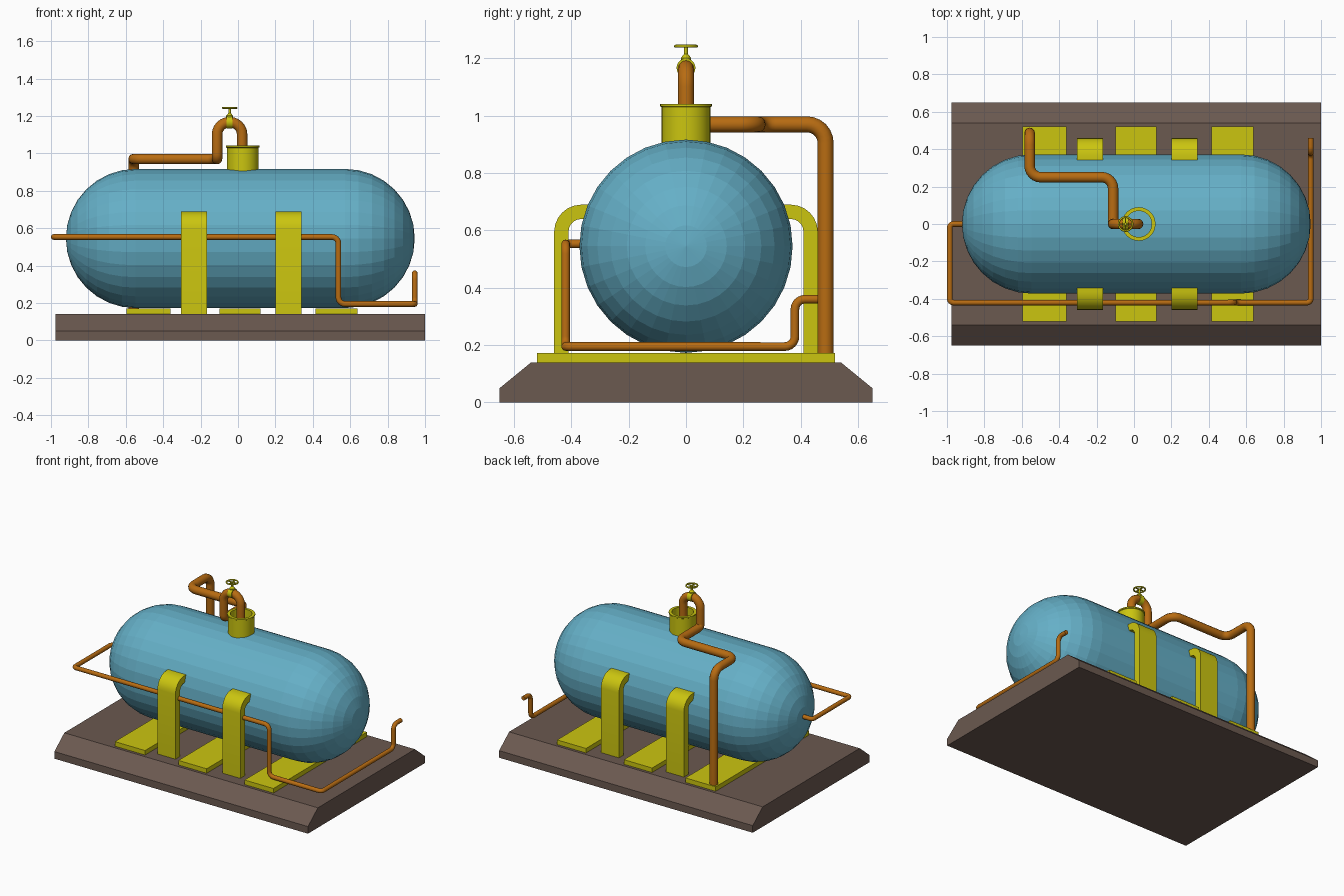
import bpy, bmesh
from math import sin, cos, pi, tan
from mathutils import Vector, Matrix

if "Cube" in bpy.data.objects:
    bpy.data.objects.remove(bpy.data.objects["Cube"])


def material(name, rgb):
    m = bpy.data.materials.new(name)
    m.diffuse_color = (*rgb, 1)
    m.use_nodes = True
    m.node_tree.nodes["Principled BSDF"].inputs["Base Color"].default_value = m.diffuse_color
    return m


BLUE = material("blue_paint", (0.13, 0.43, 0.57))
YELLOW = material("yellow_paint", (0.60, 0.56, 0.005))
COPPER = material("copper", (0.48, 0.15, 0.006))
BROWN = material("brown_base", (0.147, 0.10, 0.08))


def finish(name, bm, mat, smooth=None):
    bmesh.ops.recalc_face_normals(bm, faces=bm.faces)
    me = bpy.data.meshes.new(name)
    bm.to_mesh(me)
    bm.free()
    me.materials.append(mat)
    ob = bpy.data.objects.new(name, me)
    bpy.context.collection.objects.link(ob)
    if smooth:
        shade(ob, smooth)
    return ob


def shade(ob, angle):
    bpy.ops.object.select_all(action='DESELECT')
    ob.select_set(True)
    bpy.context.view_layer.objects.active = ob
    bpy.ops.object.shade_smooth_by_angle(angle=angle)


def extrude_x(name, profile, x0, x1, mat, smooth=None):
    """Solid from a (y, z) outline, running from x0 to x1."""
    bm = bmesh.new()
    f = bm.faces.new([bm.verts.new((x0, y, z)) for y, z in profile])
    r = bmesh.ops.extrude_face_region(bm, geom=[f])
    bmesh.ops.translate(bm, vec=(x1 - x0, 0, 0),
                        verts=[v for v in r["geom"] if isinstance(v, bmesh.types.BMVert)])
    return finish(name, bm, mat, smooth)


def lathe(name, profile, sides, mat, matrix=Matrix(), closed=False, smooth=None):
    """Spin an (r, z) profile round z, then place it with a matrix."""
    bm = bmesh.new()
    vs = [bm.verts.new((r, 0, z)) for r, z in profile]
    pairs = list(zip(vs, vs[1:])) + ([(vs[-1], vs[0])] if closed else [])
    es = [bm.edges.new(p) for p in pairs]
    bmesh.ops.spin(bm, geom=vs + es, cent=(0, 0, 0), axis=(0, 0, 1), angle=2 * pi, steps=sides)
    bmesh.ops.remove_doubles(bm, verts=bm.verts, dist=1e-5)
    bm.transform(matrix)
    return finish(name, bm, mat, smooth)


def pipe(name, points, radius, mat):
    """Round pipe through (x, y, z, bend radius) points."""
    pts = [Vector(p[:3]) for p in points]
    path = [pts[0]]
    for i in range(1, len(pts) - 1):
        p, bend = pts[i], points[i][3]
        a, b = (pts[i - 1] - p).normalized(), (pts[i + 1] - p).normalized()
        c = p + (a + b) * bend
        for k in range(7):
            t = k / 6 * pi / 2
            path.append(c - b * bend * cos(t) - a * bend * sin(t))
    path.append(pts[-1])
    cu = bpy.data.curves.new(name, 'CURVE')
    cu.dimensions = '3D'
    cu.bevel_depth, cu.bevel_resolution, cu.use_fill_caps = radius, 4, True
    sp = cu.splines.new('POLY')
    sp.points.add(len(path) - 1)
    for q, v in zip(sp.points, path):
        q.co = (*v, 1)
    cu.materials.append(mat)
    ob = bpy.data.objects.new(name, cu)
    bpy.context.collection.objects.link(ob)
    bpy.ops.object.select_all(action='DESELECT')
    ob.select_set(True)
    bpy.context.view_layer.objects.active = ob
    bpy.ops.object.convert(target='MESH')
    shade(bpy.context.object, 0.7)


# Base slab with sloping long sides
extrude_x("base", [(-.65, 0), (-.65, .05), (-.54, .14), (.54, .14), (.65, .05), (.65, 0)],
          -.975, 1.0, BROWN)

# Tank: cylinder with round ends, lying along x
R, TZ = .372, .545
step = pi / 16
prof = [(R * sin(i * step), -.548 - R * cos(i * step)) for i in range(8)]
prof[0] = (0, -.92)
prof += [(R, -.548), (R, .573)]
prof += [(R * cos(i * step), .573 + R * sin(i * step)) for i in range(1, 8)] + [(0, .945)]
lathe("tank", prof, 32, BLUE,
      Matrix.Translation((0, 0, TZ)) @ Matrix.Rotation(pi / 2, 4, 'Y'))

# Floor plates under the tank
for i, (x0, x1) in enumerate([(-.595, -.36), (-.10, .12), (.415, .64)]):
    extrude_x(f"floor_plate_{i + 1}", [(-.52, .14), (-.52, .172), (.52, .172), (.52, .14)],
              x0, x1, YELLOW)

# Bent straps holding the tank on both sides
arc = [i / 6 * pi / 2 for i in range(7)]
strap = [(.46, .135)] + [(.365 + .095 * cos(t), .595 + .095 * sin(t)) for t in arc]
strap += [(.335, .69), (.335, .64)]
strap += [(.365 + .045 * cos(t), .595 + .045 * sin(t)) for t in reversed(arc)] + [(.41, .135)]
for side, s in (("front", -1), ("back", 1)):
    for i, (x0, x1) in enumerate([(-.305, -.165), (.20, .34)]):
        extrude_x(f"{side}_strap_{i + 1}", [(s * y, z) for y, z in strap], x0, x1, YELLOW, .5)

# Open collar on top of the tank
lathe("top_collar", [(.085, .88), (.085, 1.03), (.09, 1.033), (.09, 1.041), (.07, 1.041), (.07, .88)],
      32, YELLOW, Matrix.Translation((.025, 0, 0)), closed=True, smooth=.5)

# Thick outlet pipe and thin side pipe
pipe("outlet_pipe", [(.022, 0, .90), (.022, 0, 1.167, .066), (-.112, 0, 1.167, .066),
                     (-.112, 0, .97, .03), (-.112, .25, .97, .06), (-.558, .25, .97, .06),
                     (-.558, .487, .97, .065), (-.558, .487, .15)], .028, COPPER)
pipe("side_pipe", [(-.88, 0, .553), (-.985, 0, .553, .02), (-.985, -.42, .553, .02),
                   (.537, -.42, .553, .035), (.537, -.42, .195, .035), (.945, -.42, .195, .02),
                   (.945, .38, .195, .035), (.945, .38, .36, .035), (.945, .46, .36)], .015, COPPER)

# Valve: clamp ring, stem, hand wheel and spokes
VX = -.045
lathe("valve_clamp", [(.026, -.016), (.033, -.016), (.033, .016), (.026, .016)], 20, YELLOW,
      Matrix.Translation((VX, 0, 1.167)) @ Matrix.Rotation(pi / 2, 4, 'Y'), closed=True, smooth=.5)
lathe("valve_stem", [(0, 1.18), (.018, 1.18), (.018, 1.202), (.007, 1.215), (.007, 1.245), (0, 1.245)],
      12, YELLOW, Matrix.Translation((VX, 0, 0)), smooth=.5)
rim = [(.037 + .005 * cos(k * pi / 4), 1.243 + .005 * sin(k * pi / 4)) for k in range(8)]
lathe("hand_wheel", rim, 24, YELLOW, Matrix.Translation((VX, 0, 0)), closed=True, smooth=.9)
bm = bmesh.new()
for a in range(2):
    bmesh.ops.create_cube(bm, size=1, matrix=Matrix.Translation((VX, 0, 1.243))
                          @ Matrix.Rotation(a * pi / 2, 4, 'Z') @ Matrix.Diagonal((.074, .007, .006, 1)))
finish("wheel_spokes", bm, YELLOW)
